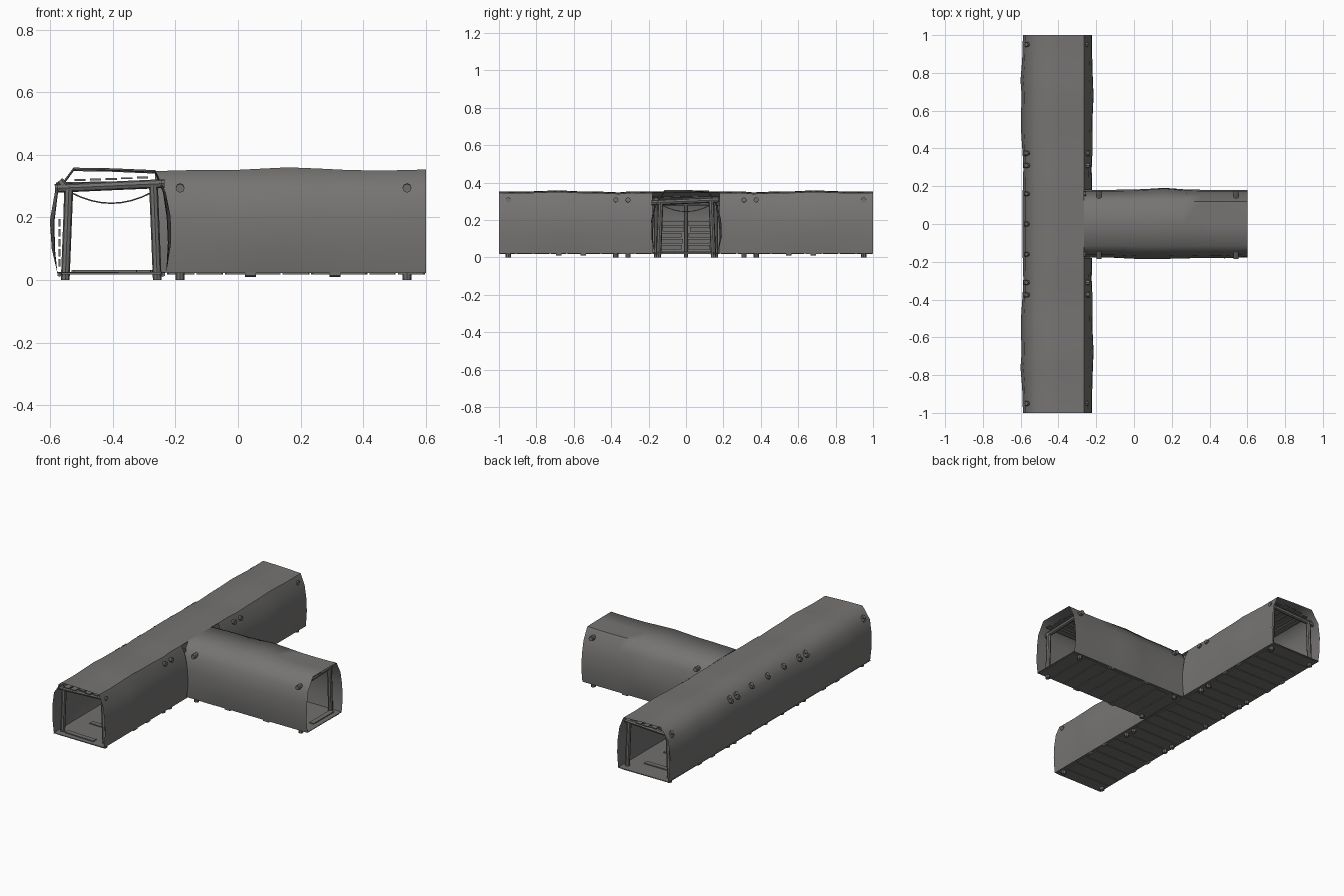
import bpy, bmesh, math, random
from mathutils import Vector, Matrix

if "Cube" in bpy.data.objects:
    bpy.data.objects.remove(bpy.data.objects["Cube"])

random.seed(4)
CX = -0.405          # centre line of the long tunnel


def material(name, rgb):
    m = bpy.data.materials.new(name)
    m.diffuse_color = (*rgb, 1)
    m.use_nodes = True
    m.node_tree.nodes["Principled BSDF"].inputs["Base Color"].default_value = m.diffuse_color
    return m


ROCK = material("rock grey", (0.18, 0.176, 0.172))
WOOD = material("timber grey", (0.165, 0.162, 0.158))


def finish(name, bm, mat, angle=40):
    me = bpy.data.meshes.new(name)
    bm.to_mesh(me)
    bm.free()
    ob = bpy.data.objects.new(name, me)
    bpy.context.collection.objects.link(ob)
    me.materials.append(mat)
    bpy.ops.object.select_all(action='DESELECT')
    ob.select_set(True)
    bpy.context.view_layer.objects.active = ob
    bpy.ops.object.shade_smooth_by_angle(angle=math.radians(angle))
    return ob


def log(bm, a, b, r=0.013, sides=8):
    a, b = Vector(a), Vector(b)
    d = b - a
    rot = d.to_track_quat('Z', 'Y').to_matrix().to_4x4()
    bmesh.ops.create_cone(bm, cap_ends=True, segments=sides, radius1=r, radius2=r,
                          depth=d.length, matrix=Matrix.Translation((a + b) / 2) @ rot)


def board(bm, c, size, rot=0.0):
    bmesh.ops.create_cube(bm, size=1, matrix=Matrix.Translation(c) @
                          Matrix.Rotation(rot, 4, 'Z') @ Matrix.Diagonal((*size, 1)))


# place(s, t, z): sideways and lengthwise position to world
def main(s, t, z):
    return Vector((CX + s, t, z))


def branch(s, t, z):
    return Vector((t, s, z))


# Rock shells: profile (sideways, height) lofted along stations
# station = (along, bulge left, bulge right, bulge top)
def shell(name, place, profile, stations, skip=lambda a, b, i: False):
    bm = bmesh.new()
    rings = []
    for t, bl, br, bt in stations:
        ring = []
        for s, z in profile:
            k = math.sin(math.pi * min(1, max(0, (z - 0.02) / 0.34)))
            s2 = s - bl * k if s < 0 else s + br * k
            z2 = z + (bt if z > 0.31 else 0)
            ring.append(bm.verts.new(place(s2, t, z2)))
        rings.append(ring)
    for j in range(len(rings) - 1):
        for i in range(len(profile) - 1):
            if not skip(stations[j][0], stations[j + 1][0], i):
                bm.faces.new((rings[j][i], rings[j][i + 1], rings[j + 1][i + 1], rings[j + 1][i]))
    bmesh.ops.recalc_face_normals(bm, faces=bm.faces)
    # normals point away from the tunnel axis
    up = [f for f in bm.faces if f.calc_center_median().z > 0.33]
    if sum(f.normal.z for f in up) < 0:
        bmesh.ops.reverse_faces(bm, faces=bm.faces)
    return finish(name, bm, ROCK, 60)


prof_main = [(-0.172, 0.024), (-0.182, 0.10), (-0.184, 0.19), (-0.172, 0.28), (-0.12, 0.352),
             (0.0, 0.35), (0.14, 0.344), (0.168, 0.28), (0.181, 0.20), (0.184, 0.12), (0.176, 0.024)]
half = [(0.18, 0, 0, 0), (0.29, -0.003, -0.004, 0.002), (0.36, 0.0, 0.0, -0.004),
        (0.48, 0.008, 0.0, 0.001), (0.58, 0.009, 0.003, 0.002), (0.68, 0.006, 0.009, 0.007),
        (0.76, 0.012, 0.004, 0.004), (0.87, 0.003, 0.0, 0.0), (1.0, -0.001, -0.002, 0.002)]
sta = [(-t, a, b, c) for t, a, b, c in reversed(half)] + [(0, 0, 0, 0.003)] + half
shell("main_tunnel_rock", main, prof_main, sta,
      lambda a, b, i: abs(a) < 0.19 and abs(b) < 0.19 and i >= 6)

prof_branch = [(-0.168, 0.024), (-0.178, 0.10), (-0.176, 0.20), (-0.163, 0.28), (-0.115, 0.35),
               (0.0, 0.35), (0.12, 0.348), (0.158, 0.28), (0.174, 0.20), (0.181, 0.11), (0.17, 0.024)]
shell("branch_tunnel_rock", branch, prof_branch,
      [(-0.265, 0, 0, -0.002), (-0.12, 0.0, 0.0, 0.002), (0.0, 0.008, 0.002, 0.002),
       (0.08, 0.01, 0.007, 0.006), (0.16, 0.009, 0.014, 0.01), (0.26, 0.006, 0.004, 0.006),
       (0.36, 0.003, 0.0, 0.001), (0.48, 0.005, 0.0, 0.0), (0.6, -0.002, 0.0, 0.003)])


# Timber frames: two leaning posts and a cross beam poking through the rock
def frame(name, place, t, reach=0.172):
    bm = bmesh.new()
    for sg in (-1, 1):
        log(bm, place(sg * 0.147, t, 0), place(sg * 0.135, t, 0.30), 0.014)
    log(bm, place(-reach, t, 0.293), place(reach - 0.01, t, 0.308), 0.014)
    finish(name, bm, WOOD)


for n, t in enumerate((-0.95, -0.375, -0.31, 0.31, 0.375, 0.95)):
    frame("main_frame_%d" % n, main, t, 0.172 if abs(t) > 0.9 else 0.18)
for n, t in enumerate((-0.185, 0.54)):
    frame("branch_frame_%d" % n, branch, t, 0.184)

# Junction posts along the closed wall, with a top rail
bm = bmesh.new()
for y in (-0.16, 0.0, 0.16):
    log(bm, main(-0.147, y, 0), main(-0.138, y, 0.30), 0.012)
    log(bm, main(-0.176, y, 0.30), main(0.15, y, 0.306), 0.012)
log(bm, main(-0.14, -0.31, 0.29), main(-0.14, 0.31, 0.29), 0.012)
finish("junction_timbers", bm, WOOD)

# Wall boards behind the junction posts
bm = bmesh.new()
for k in range(5):
    for y in (-0.075, 0.075):
        board(bm, main(-0.165, y + random.uniform(-.01, .01), 0.055 + 0.032 * k), (0.006, 0.12, 0.024))
finish("wall_boards", bm, WOOD)


# Floor: thin sheet with cross planks under it and loose planks above
def floor(name, place, t0, t1, w):
    bm = bmesh.new()
    a, b = place(-w, t0, 0.022), place(w, t1, 0.026)
    c, d = (a + b) / 2, b - a
    board(bm, c, (abs(d.x), abs(d.y), abs(d.z)))
    n = round((t1 - t0) / 0.09)
    step = (t1 - t0) / n
    for k in range(n):
        t = t0 + step * (k + 0.5)
        p = place(random.uniform(-.01, .01), t, 0.0215)
        q = place(1, 0, 0) - place(0, 0, 0)
        lw, ll = 2 * w - 0.03, step - 0.01
        board(bm, p, (lw, ll, 0.007) if abs(q.x) > 0.5 else (ll, lw, 0.007),
              random.uniform(-.02, .02))
        if k % 2 == 0:
            p = place(random.uniform(-.03, .04), t, 0.029)
            board(bm, p, (0.2, 0.03, 0.006) if abs(q.x) > 0.5 else (0.03, 0.2, 0.006),
                  random.uniform(-.05, .05))
    finish(name, bm, WOOD)


floor("main_floor", main, -1, 1, 0.174)
floor("branch_floor", branch, -0.229, 0.6, 0.168)

# Short floor pegs along the edges
bm = bmesh.new()
for sg in (-1, 1):
    for t in (-0.68, -0.55, 0.55, 0.68):
        log(bm, main(sg * 0.165, t - 0.015, 0.018), main(sg * 0.165, t + 0.015, 0.018), 0.008, 6)
    for t in (0.04, 0.31):
        log(bm, branch(sg * 0.16, t - 0.018, 0.018), branch(sg * 0.16, t + 0.018, 0.018), 0.008, 6)
finish("floor_pegs", bm, WOOD)


# Ceiling planks lying lengthwise on the beams
def ceiling(name, place, spans):
    bm = bmesh.new()
    for t0, t1 in spans:
        for k in range(5):
            s = -0.1 + 0.05 * k
            a = place(s - 0.018, t0 + random.uniform(0, .03), 0.316 + 0.002 * k)
            b = place(s + 0.018, t1 - random.uniform(0, .03), 0.322 + 0.002 * k)
            d = b - a
            board(bm, (a + b) / 2, (abs(d.x), abs(d.y), abs(d.z)))
    finish(name, bm, WOOD)


ceiling("main_ceiling_planks", main, [(-0.99, -0.34), (-0.33, 0.33), (0.34, 0.99)])
ceiling("branch_ceiling_planks", branch, [(-0.22, 0.58)])


# Sagging cables hung between the posts
def cable(name, place, t):
    bm = bmesh.new()
    pts = [place(-0.13 + 0.26 * i / 8, t, 0.245 + 0.035 * (i / 4 - 1) ** 2) for i in range(9)]
    for a, b in zip(pts, pts[1:]):
        log(bm, a, b, 0.0025, 5)
    finish(name, bm, WOOD)


for n, t in enumerate((-0.375, 0.375)):
    cable("main_cable_%d" % n, main, t)
cable("branch_cable", branch, -0.185)

# Bolt heads where timbers break through the long outer wall
bm = bmesh.new()
for y in (-0.95, -0.375, -0.31, -0.16, 0, 0.16, 0.31, 0.375, 0.95):
    log(bm, main(-0.15, y, 0.30), main(-0.165, y, 0.318), 0.012, 6)
finish("bolt_heads", bm, WOOD)
